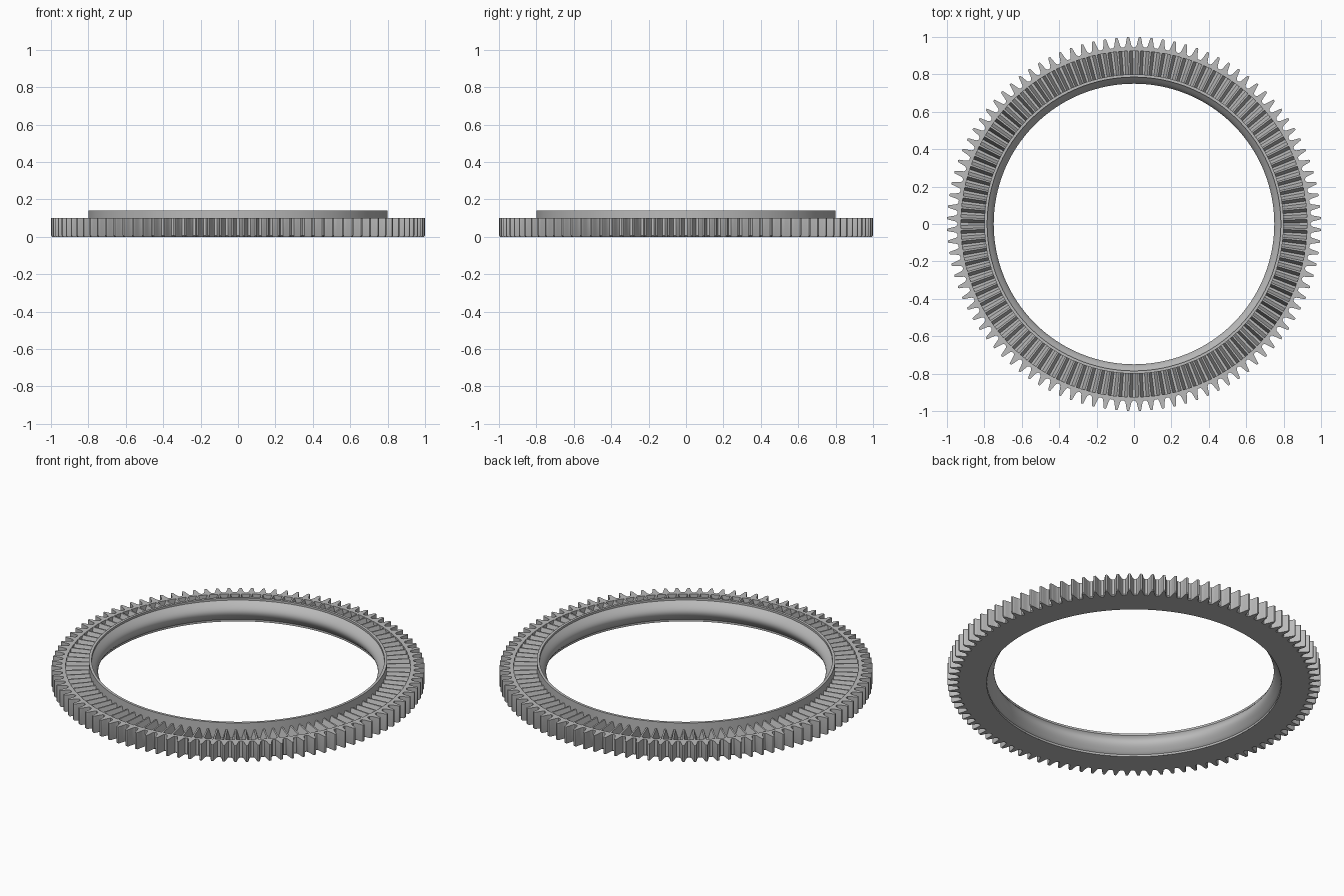
import bpy
import bmesh
from math import sin, cos, pi

cube = bpy.data.objects.get("Cube")
if cube:
    bpy.data.objects.remove(cube)

TEETH = 100
PITCH = 2 * pi / TEETH
BORE, HUB, FACE, ROOT, TIP = 0.79, 0.80, 0.925, 0.945, 1.0
FLOOR, TOP, HUB_TOP, BEVEL = 0.05, 0.10, 0.14, 0.006

steel = bpy.data.materials.new("grey steel")
steel.use_nodes = True
steel.diffuse_color = (0.5, 0.5, 0.5, 1)
steel.node_tree.nodes["Principled BSDF"].inputs["Base Color"].default_value = (0.5, 0.5, 0.5, 1)


def ring_surface(name, loops, smooth=35):
    """Bridge closed loops of (angle, radius, height) points into a surface."""
    bm = bmesh.new()
    rows = [[bm.verts.new((r * cos(a), r * sin(a), z)) for a, r, z in loop] for loop in loops]
    for low, high in zip(rows, rows[1:]):
        n = len(low)
        for i in range(n):
            j = (i + 1) % n
            bm.faces.new((low[i], low[j], high[j], high[i]))
    mesh = bpy.data.meshes.new(name)
    bm.to_mesh(mesh)
    bm.free()
    mesh.materials.append(steel)
    obj = bpy.data.objects.new(name, mesh)
    bpy.context.collection.objects.link(obj)
    bpy.ops.object.select_all(action="DESELECT")
    obj.select_set(True)
    bpy.context.view_layer.objects.active = obj
    bpy.ops.object.shade_smooth_by_angle(angle=smooth * pi / 180)
    return obj


def repeat(profile):
    """Repeat one tooth's (pitch fraction, value) profile around the ring."""
    return [((k + f) * PITCH, v) for k in range(TEETH) for f, v in profile]


def circle(outline, r, z):
    return [(a, r, z) for a, _ in outline]


# Outer toothed rim: one tooth is root, curved flank, tip, flank, root
half = [(0.12, ROOT), (0.22, 0.953), (0.29, 0.968), (0.35, 0.985), (0.39, 0.996), (0.43, TIP)]
gear = repeat(half + [(1 - f, r) for f, r in reversed(half)])
ring_surface("toothed_rim", [
    circle(gear, BORE, 0),
    [(a, r - BEVEL, 0) for a, r in gear],
    [(a, r, BEVEL) for a, r in gear],
    [(a, r, TOP) for a, r in gear],
    circle(gear, FACE, TOP),
    circle(gear, FACE, FLOOR),
])

# Radial face teeth sunk between the rim and the hub
crown = repeat([(0.12, FLOOR), (0.42, TOP), (0.58, TOP), (0.88, FLOOR)])
ring_surface("face_teeth", [[(a, r, z) for a, z in crown] for r in (FACE, HUB)], 15)

# Hub with a bulging bore
bulge = [(0.785 - 0.035 * sin(pi * t / 12), 0.128 - 0.113 * t / 12) for t in range(13)]
hub_profile = [(HUB, FLOOR), (HUB, HUB_TOP), (0.785, HUB_TOP), *bulge, (BORE, 0.012), (BORE, 0)]
angles = [(i * 2 * pi / 160, 0) for i in range(160)]
ring_surface("hub", [circle(angles, r, z) for r, z in hub_profile])
